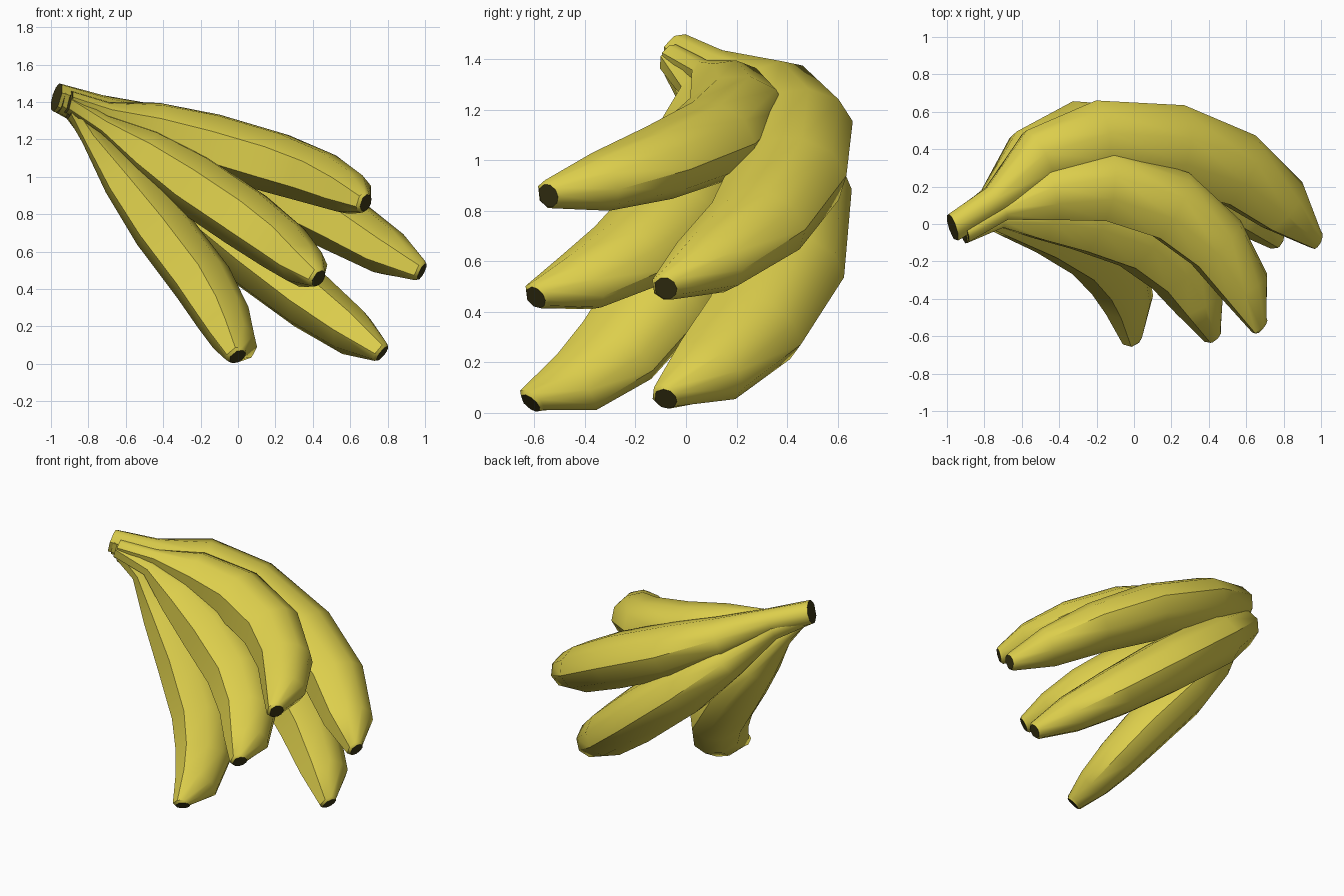
import bpy, bmesh, math
from mathutils import Vector

if "Cube" in bpy.data.objects:
    bpy.data.objects.remove(bpy.data.objects["Cube"])


def material(name, rgb):
    m = bpy.data.materials.new(name)
    m.diffuse_color = (*rgb, 1)
    m.use_nodes = True
    m.node_tree.nodes["Principled BSDF"].inputs["Base Color"].default_value = m.diffuse_color
    return m


yellow = material("banana_yellow", (0.72, 0.62, 0.072))
dark = material("dark_cut_end", (0.045, 0.038, 0.008))

# Cross-section: rounded on the outside of the bow, flat ridged facets inside
ANGLES = [0, 35, 70, 105, 150, 210, 255, 290, 325]
RADII = [0.06, 0.065, 0.14, 0.183, 0.185, 0.165, 0.13, 0.06]
STEM_DIR = Vector((0.9, 0.3, -0.25)).normalized()


def banana(name, path, stem=1.0, depth=1.1, width=0.9):
    pts = [Vector(p) for p in path]
    last = len(pts) - 1
    chord = (pts[-1] - pts[1]).normalized()
    mid = pts[4] - pts[1]
    bow = (mid - chord * mid.dot(chord)).normalized()
    bm = bmesh.new()
    rings = []
    for i, p in enumerate(pts):
        t = (pts[min(i + 1, last)] - pts[max(i - 1, 0)]).normalized()
        if i == 0:
            t = STEM_DIR
        if i == last:      # blossom tip is cut square to the whole banana
            t = (chord + t * 0.4).normalized()
        n = (bow - t * bow.dot(t)).normalized()
        b = t.cross(n)
        r = RADII[i] * (stem if i < 2 else 1)
        dn, wb = (depth, width) if 1 < i < last else (1, 1)
        rings.append([bm.verts.new(p + n * (math.cos(math.radians(a)) * r * dn)
                                   + b * (math.sin(math.radians(a)) * r * wb)) for a in ANGLES])
    k = len(ANGLES)
    for r0, r1 in zip(rings, rings[1:]):
        for j in range(k):
            bm.faces.new((r0[j], r0[(j + 1) % k], r1[(j + 1) % k], r1[j]))
    # dark cut stem end
    bm.faces.new(rings[0]).material_index = 1
    # dark blossom tip, slightly domed
    small = [bm.verts.new(pts[-1] + (v.co - pts[-1]) * 0.8 + chord * 0.015) for v in rings[-1]]
    for j in range(k):
        bm.faces.new((rings[-1][j], rings[-1][(j + 1) % k], small[(j + 1) % k], small[j]))
    bm.faces.new(small).material_index = 1
    bmesh.ops.recalc_face_normals(bm, faces=bm.faces[:])
    me = bpy.data.meshes.new(name)
    bm.to_mesh(me)
    bm.free()
    me.materials.append(yellow)
    me.materials.append(dark)
    ob = bpy.data.objects.new(name, me)
    bpy.context.collection.objects.link(ob)
    bpy.ops.object.select_all(action='DESELECT')
    ob.select_set(True)
    bpy.context.view_layer.objects.active = ob
    bpy.ops.object.shade_smooth_by_angle(angle=math.radians(42))


# Front row, top to bottom
banana("front_banana_top", [
    (-0.90, -0.05, 1.41), (-0.70, 0.07, 1.345), (-0.45, 0.16, 1.275), (-0.15, 0.20, 1.18),
    (0.20, 0.09, 1.075), (0.44, -0.11, 0.99), (0.59, -0.34, 0.915), (0.67, -0.54, 0.865)], 0.85, 1.12)
banana("front_banana_middle", [
    (-0.91, -0.06, 1.39), (-0.72, 0.03, 1.28), (-0.50, 0.06, 1.14), (-0.25, 0.04, 0.97),
    (0.04, -0.06, 0.775), (0.24, -0.23, 0.625), (0.35, -0.41, 0.525), (0.42, -0.59, 0.465)], 0.85, 1.17)
banana("front_banana_bottom", [
    (-0.90, -0.04, 1.36), (-0.79, 0.03, 1.22), (-0.61, 0.05, 0.99), (-0.41, 0.01, 0.73),
    (-0.19, -0.12, 0.44), (-0.08, -0.27, 0.25), (-0.025, -0.43, 0.125), (-0.01, -0.61, 0.05)], 0.85, 1.17, 0.85)

# Back row, sharing the thick stem
banana("back_banana_top", [
    (-0.97, -0.02, 1.425), (-0.74, 0.13, 1.355), (-0.51, 0.34, 1.26), (-0.20, 0.425, 1.12),
    (0.22, 0.40, 0.93), (0.56, 0.28, 0.745), (0.80, 0.09, 0.595), (0.97, -0.08, 0.50)], 1.3, 1.3, 0.98)
banana("back_banana_bottom", [
    (-0.95, -0.02, 1.41), (-0.76, 0.13, 1.31), (-0.56, 0.33, 1.12), (-0.30, 0.42, 0.89),
    (0.08, 0.39, 0.58), (0.38, 0.26, 0.34), (0.61, 0.09, 0.17), (0.76, -0.08, 0.065)], 1.2, 1.3, 0.98)
